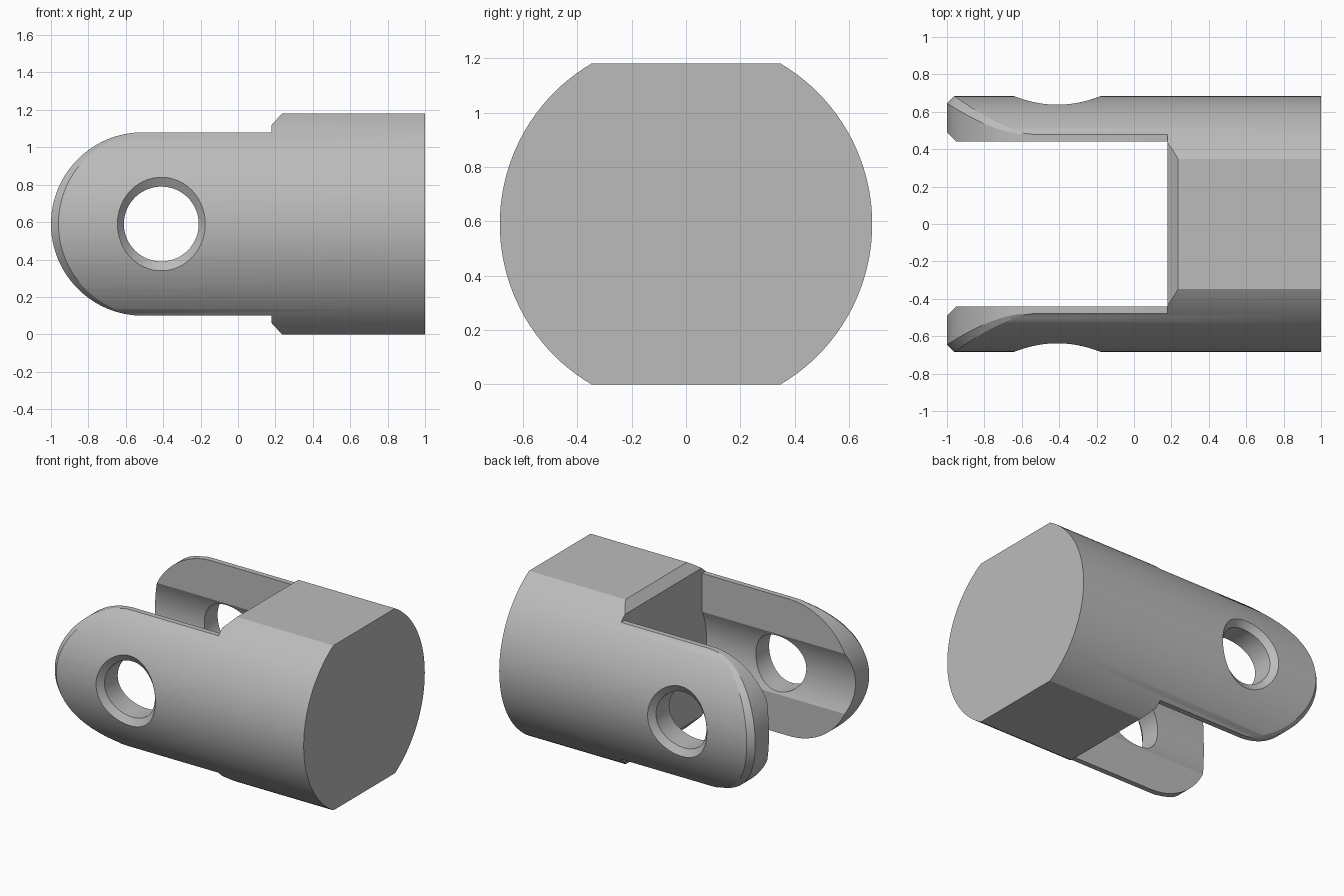
import bpy, bmesh
from math import sin, cos, pi, sqrt, asin, radians

if "Cube" in bpy.data.objects:
    bpy.data.objects.remove(bpy.data.objects["Cube"])

MID = 0.59          # height of the axis
R = 0.685           # outer radius
TIP = 0.49          # radius of the rounded arm tips and of the bore
TIP_X = -0.51
SLOT = 0.44         # half width of the slot
STEP = 0.18         # where arms meet the block
HOLE_X, HOLE_R = -0.41, 0.2


def loft(name, rings, closed=False):
    """Solid through equal rings of points, capped at both ends."""
    bm = bmesh.new()
    loops = [[bm.verts.new(p) for p in ring] for ring in rings]
    n = len(loops[0])
    for a, b in zip(loops, loops[1:]):
        for i in range(n):
            j = (i + 1) % n
            bm.faces.new((a[i], a[j], b[j], b[i]))
    bm.faces.new(loops[0])
    bm.faces.new(loops[-1][::-1])
    bmesh.ops.recalc_face_normals(bm, faces=bm.faces)
    mesh = bpy.data.meshes.new(name)
    bm.to_mesh(mesh)
    bm.free()
    obj = bpy.data.objects.new(name, mesh)
    bpy.context.collection.objects.link(obj)
    return obj


def combine(target, tool, operation):
    """Apply a boolean and discard the tool."""
    tool.hide_render = True
    mod = target.modifiers.new("cut", "BOOLEAN")
    mod.operation, mod.object, mod.solver = operation, tool, "EXACT"
    bpy.context.view_layer.objects.active = target
    bpy.ops.object.modifier_apply(modifier=mod.name)
    bpy.data.objects.remove(tool)


def arc(radius, start, end, n):
    return [(radius * cos(start + (end - start) * i / n),
             radius * sin(start + (end - start) * i / n)) for i in range(n + 1)]


def skin(height):
    """Distance of the round outside from the centre plane."""
    return sqrt(R * R - height * height)


# Side outline: rounded tips, straight arms, chamfered block
upper = [(STEP, TIP), (STEP, 0.53), (0.235, MID), (1, MID)]
outline = [(TIP_X + x, z) for x, z in arc(TIP, pi * 1.5, pi / 2, 64)]
outline = outline + upper + [(x, -z) for x, z in reversed(upper)]
clevis = loft("clevis_body", [[(x, y, MID + z) for x, z in outline] for y in (-0.8, 0.8)])

# Round outside
circle = arc(R, 0, 2 * pi, 120)[:-1]
barrel = loft("barrel", [[(x, y, MID + z) for y, z in circle] for x in (-1.2, 1.2)])
combine(clevis, barrel, "INTERSECT")

# Slot between the arms, with the round bore bulging into them
bulge = asin(sqrt(TIP ** 2 - SLOT ** 2) / TIP)
side = [(SLOT, -0.8)] + arc(TIP, -bulge, bulge, 16) + [(SLOT, 0.8)]
section = side + [(-y, -z) for y, z in side]
slot = loft("slot", [[(x, y, MID + z) for y, z in section] for x in (-1.3, STEP)])
combine(clevis, slot, "DIFFERENCE")

for s in (-1, 1):
    # Pin hole with countersunk rim
    rings = [[], [], [], []]
    for i in range(64):
        t = 2 * pi * i / 64
        rim = 0.2425 - 0.0075 * cos(2 * t)
        low = skin(HOLE_R * sin(t)) - 0.045
        high = skin(rim * sin(t))
        over = 1.15
        levels = [(HOLE_R, 0.3), (HOLE_R, low),
                  (HOLE_R + (rim - HOLE_R) * over, low + (high - low) * over),
                  (rim + 0.02, 0.8)]
        for ring, (r, y) in zip(rings, levels):
            ring.append((HOLE_X + r * cos(t), s * y, MID + r * sin(t)))
    combine(clevis, loft("pin_hole", rings), "DIFFERENCE")

    # Chamfer along the outer edge of the rounded tip
    rings = []
    for i in range(49):
        t = radians(-80 + 160 * i / 48)
        c = 0.04 * cos(t)
        edge = skin(TIP * sin(t))
        r1, y1 = TIP, edge - c
        r2 = TIP - c
        y2 = skin(r2 * sin(t))
        k = 0.05 / sqrt((r1 - r2) ** 2 + (y1 - y2) ** 2)
        dr, dy = (r1 - r2) * k, (y1 - y2) * k
        wedge = [(r1 + dr, y1 + dy), (r2 - dr, y2 - dy), (0.6, edge + 0.15)]
        rings.append([(TIP_X - r * cos(t), s * y, MID + r * sin(t)) for r, y in wedge])
    combine(clevis, loft("tip_chamfer", rings), "DIFFERENCE")

# Plain grey metal
grey = bpy.data.materials.new("grey_metal")
grey.use_nodes = True
grey.diffuse_color = (0.5, 0.5, 0.5, 1)
grey.node_tree.nodes["Principled BSDF"].inputs["Base Color"].default_value = (0.5, 0.5, 0.5, 1)
clevis.data.materials.clear()
clevis.data.materials.append(grey)
for face in clevis.data.polygons:
    face.material_index = 0

# Smooth the round surfaces, keep edges crisp
bpy.ops.object.select_all(action="DESELECT")
clevis.select_set(True)
bpy.context.view_layer.objects.active = clevis
bpy.ops.object.shade_smooth_by_angle(angle=radians(22))
